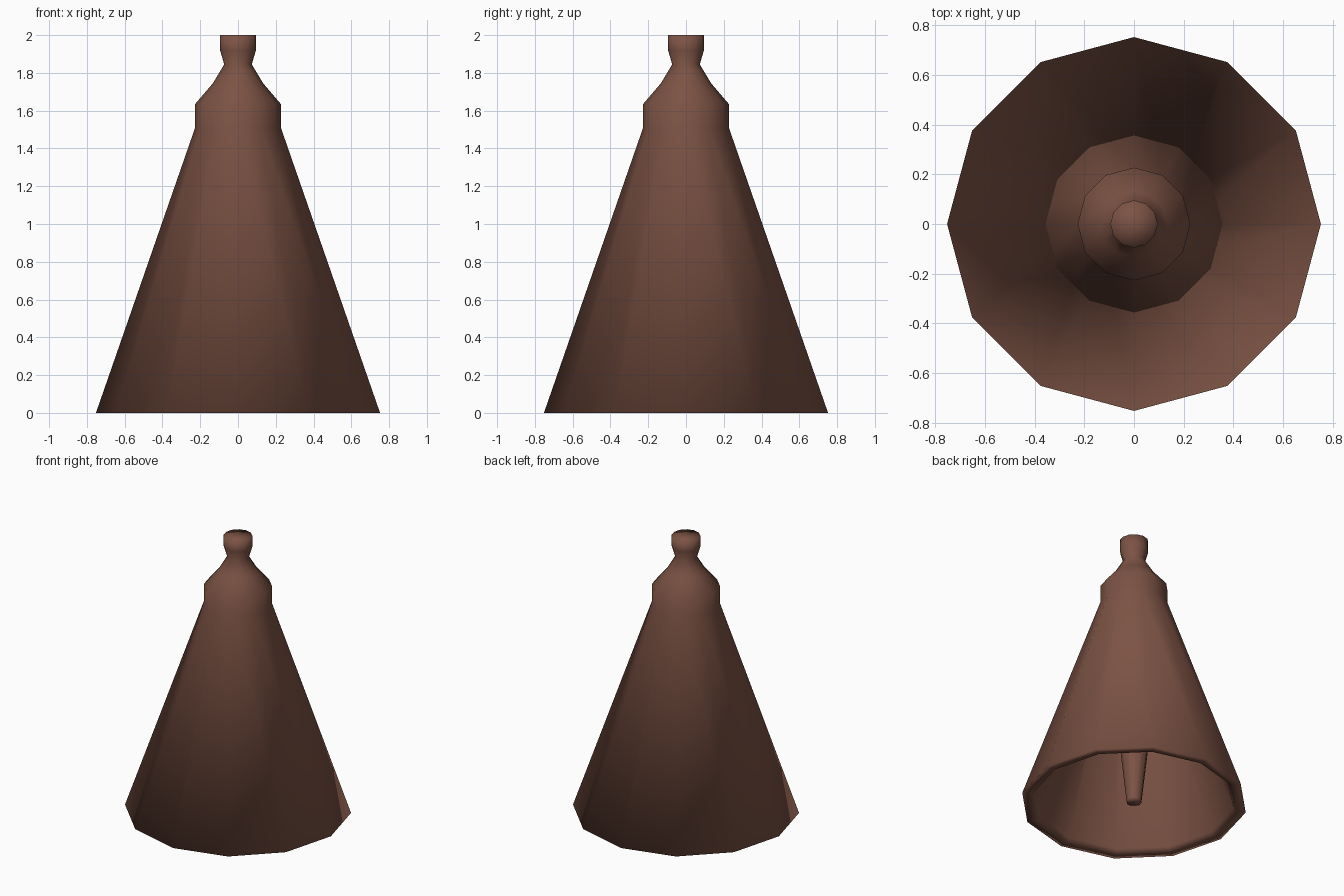
import bpy, bmesh, math

cube = bpy.data.objects.get("Cube")
if cube:
    bpy.data.objects.remove(cube, do_unlink=True)

SIDES = 12

brown = bpy.data.materials.new("warm brown")
brown.use_nodes = True
colour = (0.2, 0.085, 0.058, 1)
brown.diffuse_color = colour
brown.node_tree.nodes["Principled BSDF"].inputs["Base Color"].default_value = colour


def lathe(name, profile):
    """Spin an (r, z) profile that starts and ends on the axis."""
    bm = bmesh.new()
    verts = [bm.verts.new((r, 0, z)) for r, z in profile]
    edges = [bm.edges.new(pair) for pair in zip(verts, verts[1:])]
    bmesh.ops.spin(bm, geom=verts + edges, cent=(0, 0, 0), axis=(0, 0, 1),
                   angle=math.tau, steps=SIDES)
    bmesh.ops.remove_doubles(bm, verts=bm.verts, dist=0.0005)
    bmesh.ops.recalc_face_normals(bm, faces=bm.faces)
    for face in bm.faces:
        face.smooth = True
    mesh = bpy.data.meshes.new(name)
    bm.to_mesh(mesh)
    bm.free()
    mesh.materials.append(brown)
    obj = bpy.data.objects.new(name, mesh)
    bpy.context.collection.objects.link(obj)
    return obj


# Flared hollow shell with shoulder, neck, top knob and a lipped rim
outside = [(0, 2), (0.095, 2), (0.095, 1.92), (0.073, 1.845), (0.133, 1.745),
           (0.227, 1.635), (0.227, 1.51), (0.752, 0)]
inside = [(0.685, 0), (0.668, 0.025), (0.165, 1.48), (0.165, 1.59), (0, 1.68)]
lathe("bell_shell", outside + inside)

# Tapered clapper hanging inside, with a crisp flat tip
lathe("clapper", [(0, 0), (0.048, 0), (0.051, 0.015), (0.18, 1.2),
                  (0.14, 1.63), (0, 1.63)])
